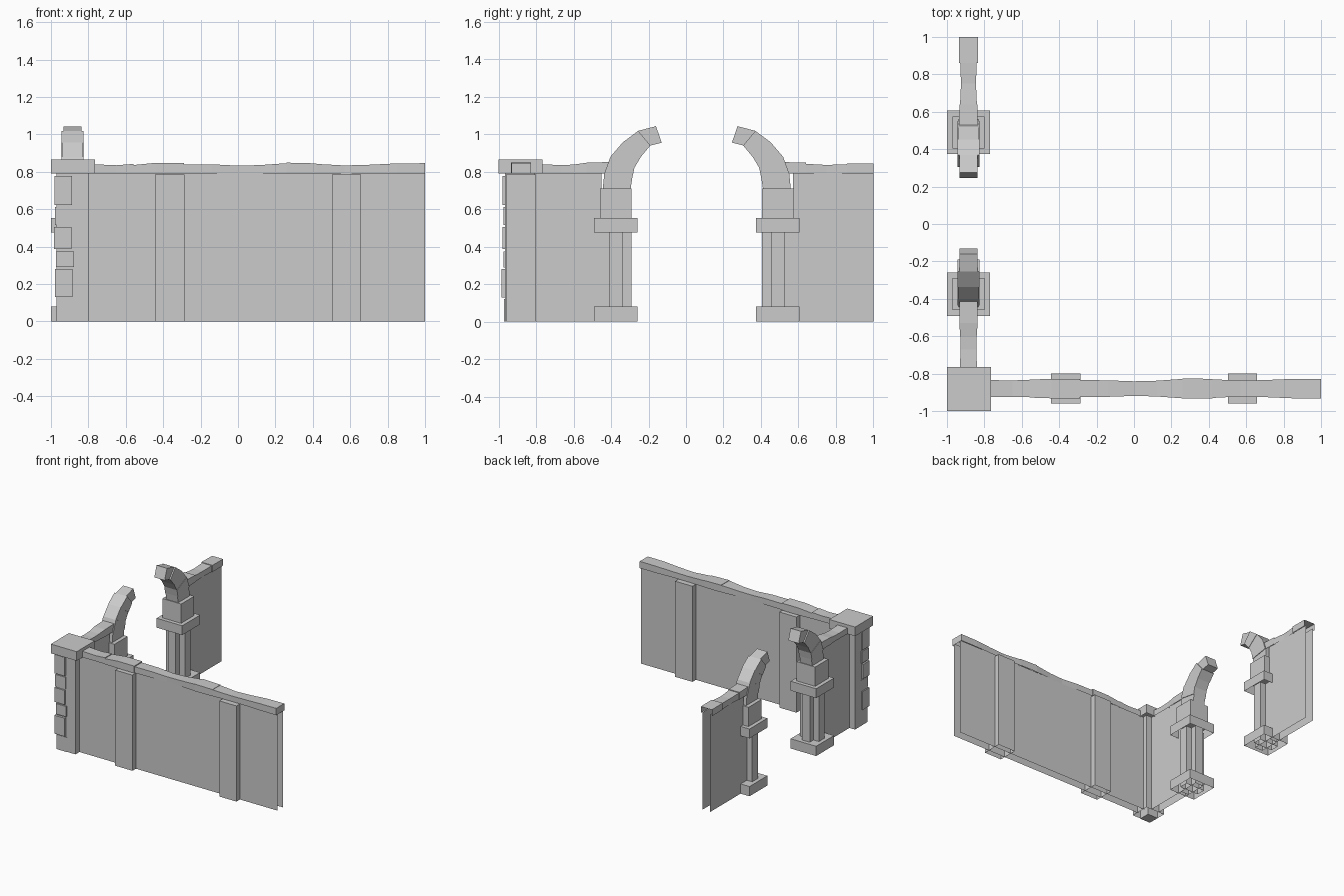
import bpy

if "Cube" in bpy.data.objects:
    bpy.data.objects.remove(bpy.data.objects["Cube"])

CX, CY = -0.885, -0.88      # centre lines of the side wall and the front wall
GATE_MID = 0.0575           # mirror line of the gateway


def mesh(name, verts, faces):
    me = bpy.data.meshes.new(name)
    me.from_pydata(verts, [], faces)
    me.update()
    ob = bpy.data.objects.new(name, me)
    bpy.context.collection.objects.link(ob)
    return ob


def shell(name, x, y, z, skip=("bottom",)):
    """Box from ranges, leaving out the named faces."""
    v = [(a, b, c) for c in z for b in y for a in x]
    f = {"bottom": (0, 2, 3, 1), "top": (4, 5, 7, 6), "front": (0, 1, 5, 4),
         "back": (2, 6, 7, 3), "left": (0, 4, 6, 2), "right": (1, 3, 7, 5)}
    return mesh(name, v, [f[k] for k in f if k not in skip])


def around(c, r):
    return (c - r, c + r)


def coping(name, joints, along_x, sections, open_end=False):
    """Chain of stones; each joint is position, half width, top height.
    sections: index pairs, each becoming one run with its own end faces."""
    for n, (a, b) in enumerate(sections):
        v, f = [], []
        for p, w, h in joints[a:b + 1]:
            for s, z in ((-w, 0.79), (-w, h), (w, h), (w, 0.79)):
                v.append((p, CY + s, z) if along_x else (CX + s, p, z))
        m = b - a
        for i in range(m):
            for k in range(3):
                q = (4 * i + k, 4 * i + 4 + k, 4 * i + 5 + k, 4 * i + 1 + k)
                f.append(q if not along_x else q[::-1])
        f.append((0, 1, 2, 3))
        if not (open_end and n == len(sections) - 1):
            f.append((4 * m, 4 * m + 3, 4 * m + 2, 4 * m + 1))
        mesh(f"{name}_{n}", v, f)


# front wall and side walls: two open sheets each
shell("front_wall", (-0.81, 1), around(CY, 0.035), (0, 0.80), ("bottom", "top", "left", "right"))
for y in ((-0.81, -0.45), (0.57, 1)):
    shell("side_wall", around(CX, 0.035), y, (0, 0.80), ("bottom", "top", "front", "back"))

# wall pilasters
for x in (-0.365, 0.58):
    shell("pilaster", around(x, 0.078), around(CY, 0.08), (0, 0.785))

# corner post with cap and quoin stones
shell("corner_post", (-0.97, -0.80), (-0.966, -0.806), (0, 0.80))
shell("corner_cap", (-1, -0.765), (-1, -0.765), (0.79, 0.865))
stones = [(0, 0.12, -0.970, 0.970), (0.13, 0.28, -0.979, 0.984), (0.29, 0.375, -0.972, 0.975),
          (0.387, 0.505, -0.984, 0.978), (0.515, 0.612, -0.979, 0.973), (0.623, 0.777, -0.982, 0.980)]
for z0, z1, x, y in stones:
    shell("quoin", (x, x + 0.094), (-y, -y + 0.09), (z0, z1), ())

# wall coping
coping("front_coping", [(-0.77, .045, .840), (-0.65, .044, .835), (-0.56, .046, .842),
                        (-0.56, .048, .836), (-0.44, .052, .848), (-0.29, .052, .848), (-0.29, .046, .840),
                        (-0.14, .044, .840), (0, .039, .833), (0.12, .042, .836), (0.26, .052, .846),
                        (0.26, .054, .849), (0.42, .052, .845), (0.42, .050, .842), (0.57, .042, .834),
                        (0.71, .046, .838), (0.85, .052, .845), (1, .052, .846)],
       True, [(0, 2), (3, 5), (6, 10), (11, 12), (13, 17)])
coping("near_side_coping", [(-0.77, .045, .840), (-0.67, .043, .835), (-0.60, .044, .838),
                            (-0.53, .049, .848), (-0.40, .049, .852)], False, [(0, 2), (2, 4)])
coping("far_side_coping", [(0.50, .050, .852), (0.64, .049, .848), (0.64, .045, .842), (0.75, .040, .836),
                           (0.86, .044, .840), (0.86, .050, .845), (1, .050, .843)],
       False, [(0, 1), (2, 4), (5, 6)], True)

# arch joints on the near side: outer y, z, inner y, z
arch = [(-0.445, .70, -0.297, .70), (-0.436, .79, -0.287, .765), (-0.403, .88, -0.275, .822),
        (-0.337, .957, -0.24, .88), (-0.255, 1.018, -0.19, .94), (-0.16, 1.043, -0.13, .955)]
widths = (0.054, 0.058, 0.056, 0.058, 0.047)

for side, s in (("near", 1), ("far", -1)):
    def my(y):
        return GATE_MID + s * (y - GATE_MID)
    c = my(-0.375)
    # gate pillar: base, cross-shaped shaft, cap and upper block
    shell(side + "_pillar_base", around(CX, 0.116), around(c, 0.116), (0, 0.08))
    shell(side + "_shaft_x", around(CX, 0.085), around(c, 0.036), (0, 0.50))
    shell(side + "_shaft_y", around(CX, 0.036), around(c, 0.085), (0, 0.50))
    shell(side + "_pillar_cap", around(CX, 0.116), around(c, 0.116), (0.475, 0.552))
    shell(side + "_pillar_head", around(CX, 0.085), around(c, 0.085), (0.55, 0.71))
    # broken arch stones
    for w, a, b in zip(widths, arch, arch[1:]):
        prof = [(a[0], a[1]), (a[2], a[3]), (b[2], b[3]), (b[0], b[1])]
        v = [(CX + q, my(y), z) for q in (-w, w) for y, z in prof]
        f = [(3, 2, 1, 0), (4, 5, 6, 7)] + [(i, (i + 1) % 4, (i + 1) % 4 + 4, i + 4) for i in range(4)]
        mesh(side + "_arch_stone", v, [q if s > 0 else q[::-1] for q in f])
